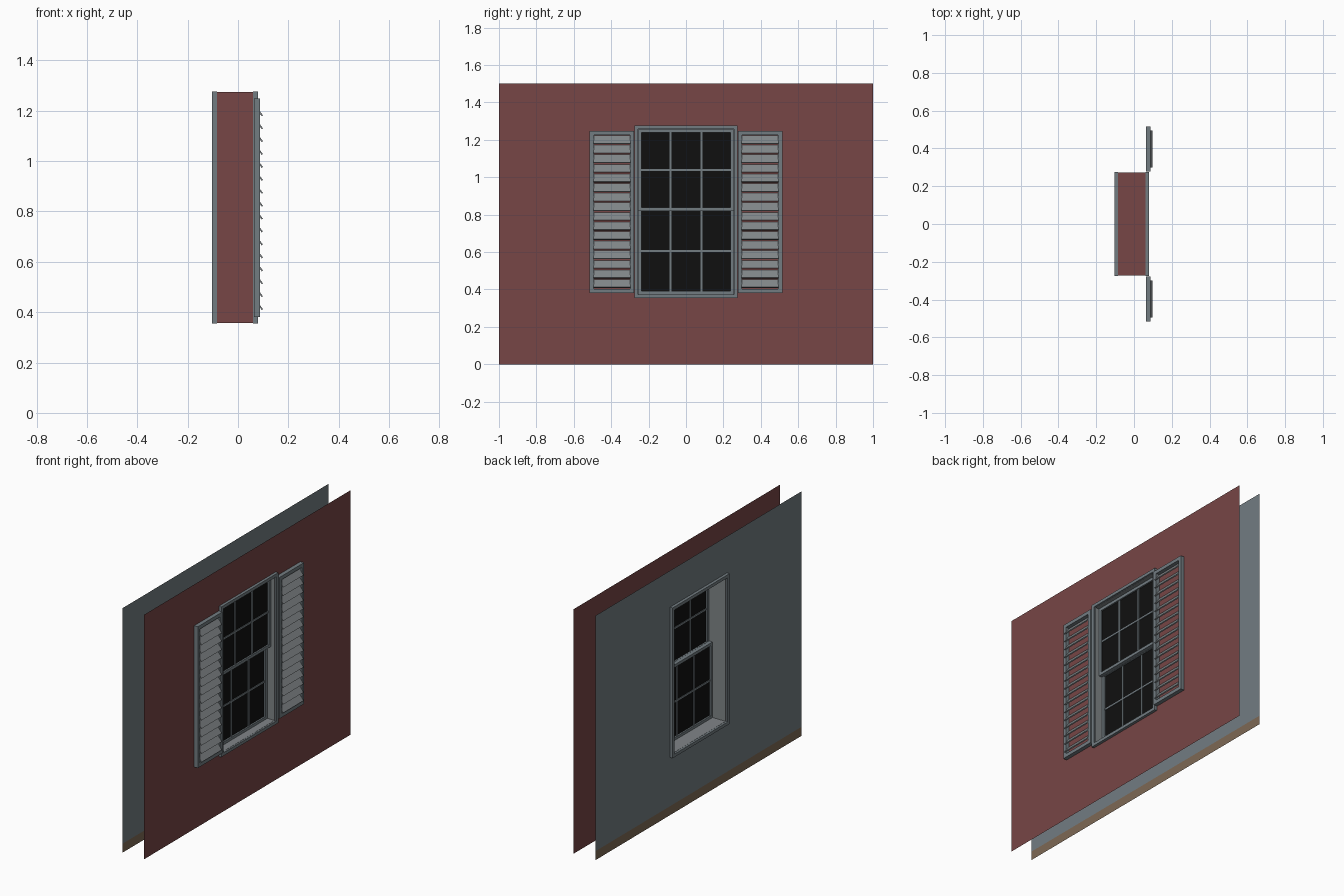
import bpy, bmesh, math
from mathutils import Matrix, Vector

if "Cube" in bpy.data.objects:
    bpy.data.objects.remove(bpy.data.objects["Cube"])


def material(name, rgb):
    m = bpy.data.materials.new(name)
    m.diffuse_color = (*rgb, 1)
    m.use_nodes = True
    m.node_tree.nodes["Principled BSDF"].inputs["Base Color"].default_value = m.diffuse_color
    return m


BRICK = material("brick_red", (0.185, 0.061, 0.061))
TRIM = material("blue_grey", (0.170, 0.203, 0.222))
SLAT = material("light_grey", (0.216, 0.235, 0.246))
GLASS = material("black_glass", (0.005, 0.005, 0.005))
BROWN = material("skirting_brown", (0.205, 0.140, 0.090))

W, Z0, Z1 = 0.273, 0.356, 1.274      # half width and heights of the wall opening
X_OUT, X_IN = 0.063, -0.085          # outer and inner wall sheets


def finish(name, bm, *mats):
    me = bpy.data.meshes.new(name)
    bm.to_mesh(me)
    bm.free()
    for m in mats:
        me.materials.append(m)
    ob = bpy.data.objects.new(name, me)
    bpy.context.collection.objects.link(ob)
    return ob


def box(bm, x, y, z, tilt=0):
    """Box from (min, max) ranges, optionally tilted about the y axis."""
    c = Vector([(r[0] + r[1]) / 2 for r in (x, y, z)])
    s = [r[1] - r[0] for r in (x, y, z)]
    mat = Matrix.Translation(c) @ Matrix.Rotation(tilt, 4, 'Y') @ Matrix.Diagonal((*s, 1))
    bmesh.ops.create_cube(bm, size=1, matrix=mat)


def ring(bm, x, y, z, w):
    """Rectangular frame in the yz plane with border width w."""
    for a, b in ((y[0], y[0] + w), (y[1] - w, y[1])):
        box(bm, x, (a, b), z)
    for a, b in ((z[0], z[0] + w), (z[1] - w, z[1])):
        box(bm, x, (y[0] + w, y[1] - w), (a, b))


def wall(name, x, facing, zs, *mats):
    """Thin wall sheet with a window opening; lowest strip may be skirting."""
    bm = bmesh.new()
    ys = [-1, -W, W, 1]
    for i in range(3):
        for za, zb in zip(zs, zs[1:]):
            if i == 1 and za == Z0:
                continue
            pts = [(ys[i], za), (ys[i + 1], za), (ys[i + 1], zb), (ys[i], zb)]
            f = bm.faces.new([bm.verts.new((x, *p)) for p in pts[::facing]])
            f.material_index = 1 if len(mats) > 1 and zb < 0.1 else 0
    bmesh.ops.remove_doubles(bm, verts=bm.verts[:], dist=1e-5)
    finish(name, bm, *mats)


# walls
wall("outer_wall", X_OUT, 1, [0, Z0, Z1, 1.5], BRICK)
wall("inner_wall", X_IN, -1, [0, 0.055, Z0, Z1, 1.5], TRIM, BROWN)

# brick sleeve joining the two sheets around the opening
bm = bmesh.new()
loop = [(-W, Z0), (W, Z0), (W, Z1), (-W, Z1)]
for a, b in zip(loop, loop[1:] + loop[:1]):
    bm.faces.new([bm.verts.new(p) for p in
                  ((X_IN, *a), (X_IN, *b), (X_OUT, *b), (X_OUT, *a))])
bmesh.ops.remove_doubles(bm, verts=bm.verts[:], dist=1e-5)
bmesh.ops.recalc_face_normals(bm, faces=bm.faces[:])
for f in bm.faces:
    c = f.calc_center_median() - Vector((0, 0, (Z0 + Z1) / 2))
    c.x = 0
    if f.normal.dot(c) < 0:
        f.normal_flip()
finish("opening_sleeve", bm, BRICK)

# lining inside the opening, and casings on both faces
bm = bmesh.new()
ring(bm, (-0.09, 0.07), (-0.271, 0.271), (Z0 + 0.002, Z1 - 0.002), 0.016)
finish("window_lining", bm, SLAT)
for name, x in (("outer_casing", (0.06, 0.08)), ("inner_casing", (-0.103, -0.084))):
    bm = bmesh.new()
    ring(bm, x, (-0.276, 0.276), (0.354, 1.276), 0.019)
    finish(name, bm, TRIM)


# sliding sashes with six panes each
def sash(name, x, z):
    xm = (x[0] + x[1]) / 2
    bm = bmesh.new()
    ring(bm, x, (-0.256, 0.256), z, 0.018)
    for y in (-0.083, 0.083):
        box(bm, (xm - 0.006, xm + 0.006), (y - 0.005, y + 0.005), (z[0] + 0.01, z[1] - 0.01))
    zm = (z[0] + z[1]) / 2
    box(bm, (xm - 0.006, xm + 0.006), (-0.245, 0.245), (zm - 0.005, zm + 0.005))
    finish(name + "_sash", bm, TRIM)
    bm = bmesh.new()
    box(bm, (xm - 0.002, xm + 0.002), (-0.245, 0.245), (z[0] + 0.01, z[1] - 0.01))
    finish(name + "_glass", bm, GLASS)


sash("upper", (0.022, 0.044), (0.820, 1.256))
sash("lower", (-0.002, 0.021), (0.373, 0.838))

# louvred shutters, one on each side
for side, s in (("left", -1), ("right", 1)):
    def span(a, b):
        return tuple(sorted((s * a, s * b)))
    bm = bmesh.new()
    ring(bm, (0.0635, 0.088), span(0.277, 0.515), (0.381, 1.248), 0.022)
    finish(side + "_shutter_frame", bm, TRIM)
    bm = bmesh.new()
    for i in range(16):
        zc = 0.431 + i * 0.0513
        box(bm, (0.078, 0.084), span(0.298, 0.494), (zc - 0.026, zc + 0.026), -math.radians(37))
    finish(side + "_shutter_slats", bm, SLAT)
